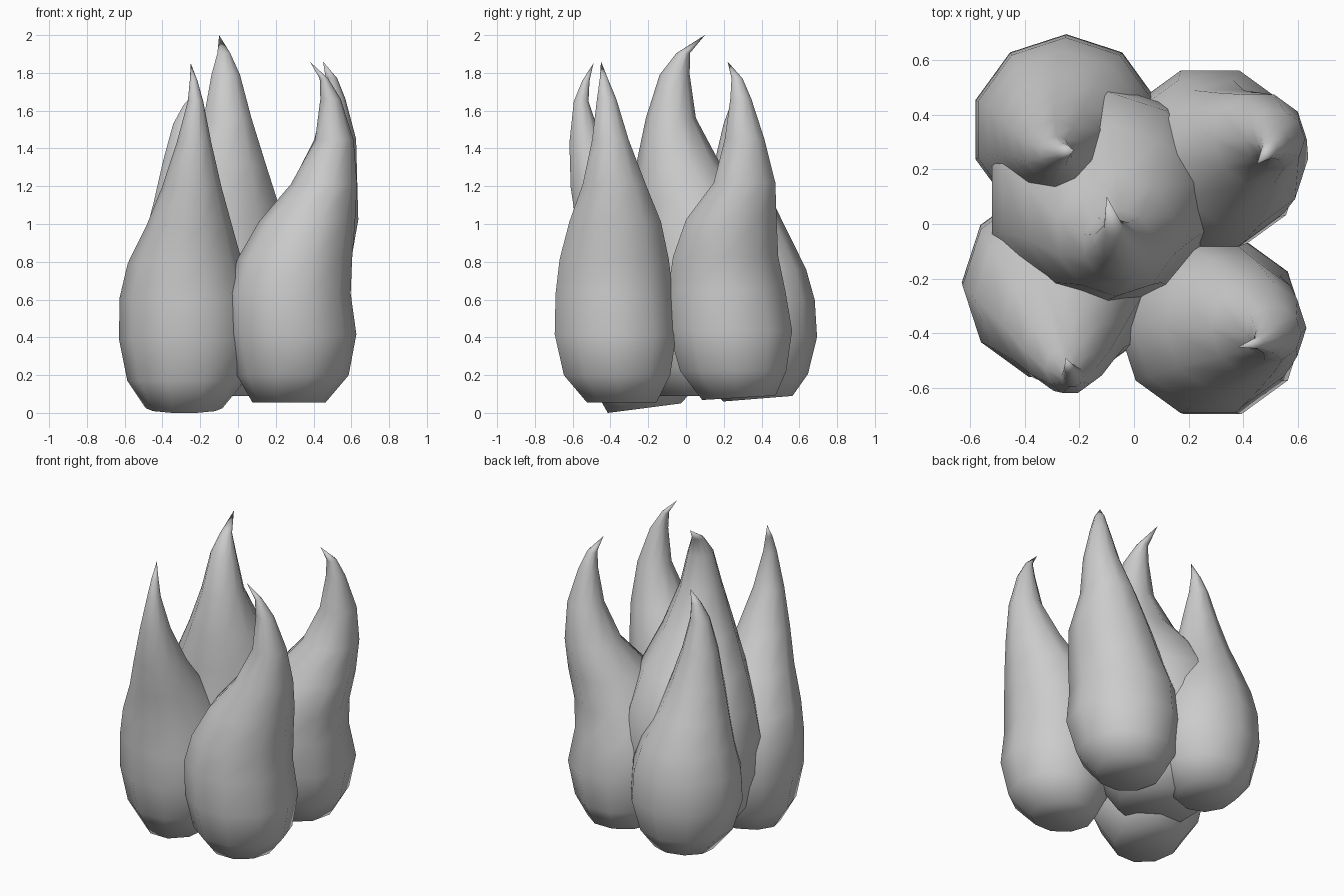
import bpy
import bmesh
from math import cos, sin, tau

cube = bpy.data.objects.get("Cube")
if cube:
    bpy.data.objects.remove(cube, do_unlink=True)

SIDES = 10
# Ring heights as a share of each flame's height; the tip is the last step
LEVELS = (0, .08, .2, .32, .42, .53, .64, .77, .89, .95)

grey = bpy.data.materials.new("plain grey")
grey.use_nodes = True
colour = (.6, .6, .6, 1)
grey.diffuse_color = colour
for node in grey.node_tree.nodes:
    if node.type == 'BSDF_PRINCIPLED':
        node.inputs["Base Color"].default_value = colour
        node.inputs["Roughness"].default_value = .6


def flame(name, base, top, tip, turn, tilt, rings):
    """Loft a bulb that tapers through leaning rings (x, y, radius) to a point.
    turn is a share of one side; tilt slopes the bottom ring up to the back."""
    bm = bmesh.new()
    loops = []
    for level, (x, y, radius) in zip(LEVELS, rings):
        z = base + level * (top - base)
        slope = 0 if loops else tilt
        loop = []
        for i in range(SIDES):
            angle = tau * (i + turn) / SIDES
            dx = radius * 1.02 * cos(angle)
            dy = radius * 1.02 * sin(angle)
            loop.append(bm.verts.new((x + dx, y + dy, z + slope * dy)))
        loops.append(loop)
    point = bm.verts.new((*tip, top))
    bm.faces.new(reversed(loops[0]))
    for i in range(SIDES):
        j = (i + 1) % SIDES
        for low, high in zip(loops, loops[1:]):
            bm.faces.new((low[i], low[j], high[j], high[i]))
        bm.faces.new((loops[-1][i], loops[-1][j], point))
    for face in bm.faces:
        face.smooth = True
    bmesh.ops.recalc_face_normals(bm, faces=bm.faces)
    mesh = bpy.data.meshes.new(name)
    bm.to_mesh(mesh)
    bm.free()
    mesh.materials.append(grey)
    obj = bpy.data.objects.new(name, mesh)
    bpy.context.collection.objects.link(obj)
    return obj


# Tall middle flame, hooked towards the back
flame("centre_flame", .09, 2, (-.1, .1), .5, 0, [
    (-.12, .08, .24), (-.12, .09, .35), (-.12, .095, .41), (-.12, .095, .412),
    (-.11, .095, .385), (-.09, .045, .315), (-.065, -.04, .22),
    (-.055, -.08, .13), (-.065, -.06, .078), (-.075, -.015, .035)])

# Front pair
flame("front_right_flame", .025, 1.85, (-.25, -.49), 0, .13, [
    (-.285, -.22, .2), (-.275, -.215, .305), (-.27, -.215, .353), (-.275, -.225, .345),
    (-.28, -.27, .298), (-.258, -.365, .222), (-.245, -.46, .155),
    (-.233, -.53, .09), (-.225, -.555, .04), (-.235, -.53, .02)])
flame("front_left_flame", .055, 1.86, (.38, -.45), 0, 0, [
    (.27, -.34, .19), (.29, -.365, .29), (.288, -.373, .332), (.27, -.38, .32),
    (.3, -.38, .298), (.365, -.375, .25), (.455, -.38, .172),
    (.51, -.4, .1), (.49, -.42, .053), (.455, -.435, .022)])

# Back pair
flame("back_left_flame", .08, 1.86, (.45, .22), 0, .06, [
    (.27, .28, .2), (.275, .25, .29), (.278, .235, .337), (.262, .215, .32),
    (.31, .21, .287), (.385, .24, .247), (.46, .31, .168),
    (.515, .31, .108), (.51, .29, .057), (.495, .27, .03)])
flame("back_right_flame", .075, 1.71, (-.22, .27), .5, .08, [
    (-.25, .38, .18), (-.25, .355, .285), (-.248, .345, .342), (-.25, .345, .33),
    (-.257, .345, .285), (-.275, .32, .222), (-.285, .29, .165),
    (-.29, .265, .11), (-.285, .26, .06), (-.26, .265, .03)])
